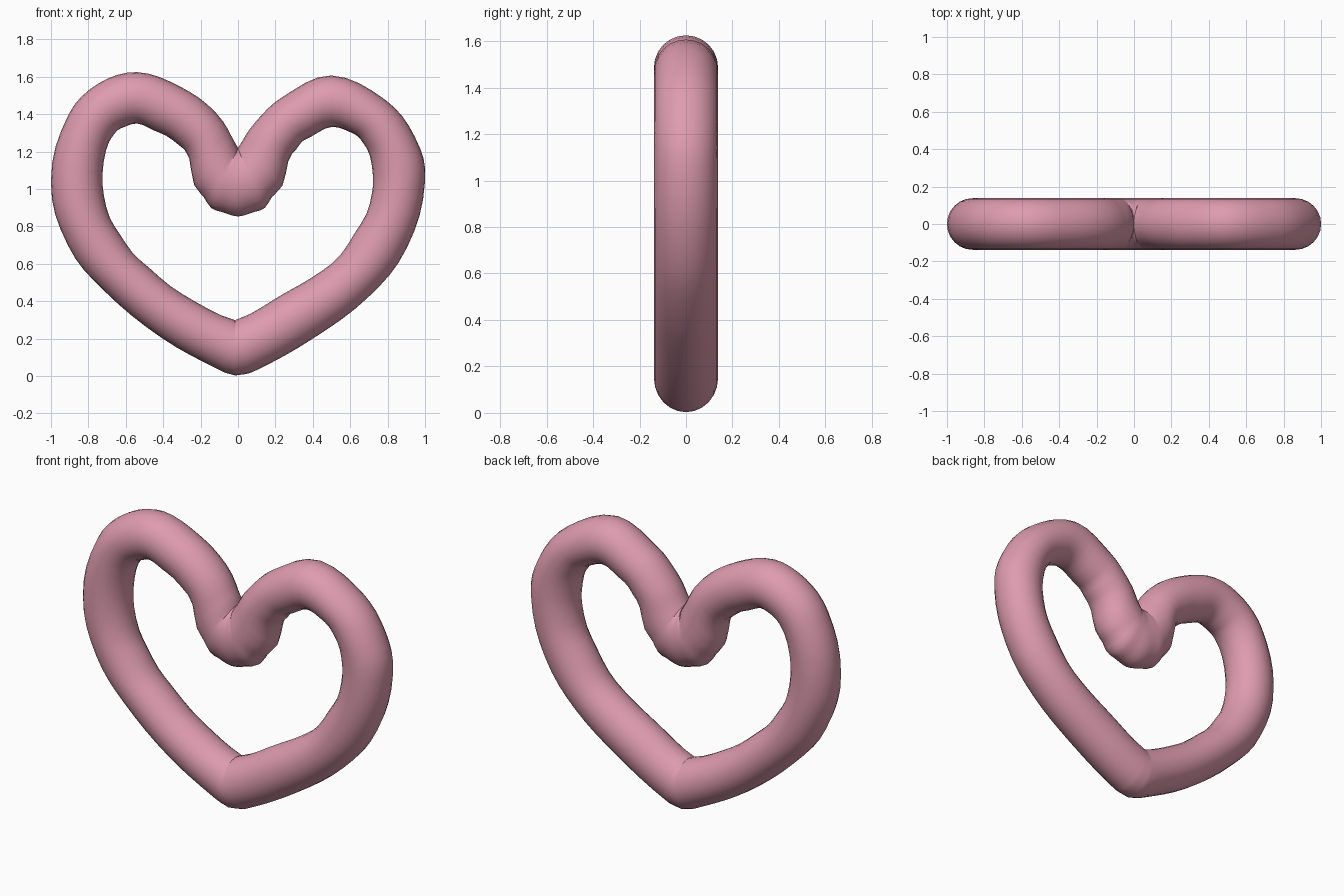
import bpy, bmesh, math
from mathutils import Vector

if "Cube" in bpy.data.objects:
    bpy.data.objects.remove(bpy.data.objects["Cube"])

SIDES, STEPS, DEPTH = 24, 4, 0.138

# Stations: outer x, outer z, inner x, inner z (bottom tip to top notch)
LEFT = [(-.015, .003, -.015, .297), (-.085, .025, -.025, .302),
        (-.41, .205, -.30, .44), (-.72, .46, -.524, .62),
        (-.91, .70, -.66, .80), (-1, 1.04, -.724, 1.02),
        (-.905, 1.40, -.69, 1.25), (-.745, 1.565, -.625, 1.325),
        (-.54, 1.625, -.54, 1.35), (-.31, 1.548, -.417, 1.30),
        (-.12, 1.41, -.285, 1.21), (0, 1.22, -.2, .975),
        (0, 1.22, -.118, .885), (0, 1.22, 0, .853)]
RIGHT = [(-.015, .003, -.015, .297), (.075, .02, 0, .305),
         (.40, .20, .27, .455), (.70, .425, .50, .60),
         (.905, .69, .66, .82), (1, 1.04, .722, 1.02),
         (.945, 1.28, .69, 1.215), (.79, 1.475, .62, 1.295),
         (.5, 1.607, .5, 1.332), (.235, 1.49, .36, 1.265),
         (.095, 1.36, .29, 1.19), (0, 1.22, .2, .975),
         (0, 1.22, .118, .885), (0, 1.22, 0, .853)]


def smooth(stations):
    """Catmull-Rom interpolation of the stations."""
    p = [Vector(s) for s in stations]
    out = []
    for i in range(len(p) - 1):
        a, b, c, d = p[max(i - 1, 0)], p[i], p[i + 1], p[min(i + 2, len(p) - 1)]
        length = (c - b).length
        # tangents scaled to the local segment to avoid overshoot
        m0 = (c - a).normalized() * length
        m1 = (d - b).normalized() * length
        for k in range(STEPS):
            t = k / STEPS
            out.append(b * (2*t**3 - 3*t*t + 1) + m0 * (t**3 - 2*t*t + t)
                       + c * (3*t*t - 2*t**3) + m1 * (t**3 - t*t))
    return out + [p[-1]]


left = [Vector((min(s[0], 0), s[1], min(s[2], 0), s[3])) for s in smooth(LEFT)]
right = [Vector((max(s[0], -.015), s[1], max(s[2], -.015), s[3])) for s in smooth(RIGHT)]
loop = left + right[::-1][1:-1]

# Closed tube lofted through the rings
bm = bmesh.new()
rings = []
for ox, oz, ix, iz in loop:
    ring = []
    for k in range(SIDES):
        a = 2 * math.pi * k / SIDES
        u = (1 + math.cos(a)) / 2
        ring.append(bm.verts.new((ix + (ox - ix) * u, DEPTH * math.sin(a),
                                  max(iz + (oz - iz) * u, 0))))
    rings.append(ring)
for i, r in enumerate(rings):
    n = rings[(i + 1) % len(rings)]
    for k in range(SIDES):
        j = (k + 1) % SIDES
        bm.faces.new((r[k], r[j], n[j], n[k]))
bmesh.ops.remove_doubles(bm, verts=bm.verts, dist=0.0005)
bmesh.ops.recalc_face_normals(bm, faces=bm.faces)

mesh = bpy.data.meshes.new("heart_ring")
bm.to_mesh(mesh)
bm.free()
heart = bpy.data.objects.new("heart_ring", mesh)
bpy.context.collection.objects.link(heart)

pink = bpy.data.materials.new("rose_pink")
pink.diffuse_color = (0.73, 0.33, 0.43, 1)
pink.use_nodes = True
pink.node_tree.nodes["Principled BSDF"].inputs["Base Color"].default_value = pink.diffuse_color
mesh.materials.append(pink)

bpy.context.view_layer.objects.active = heart
heart.select_set(True)
bpy.ops.object.shade_smooth_by_angle(angle=math.radians(40))
